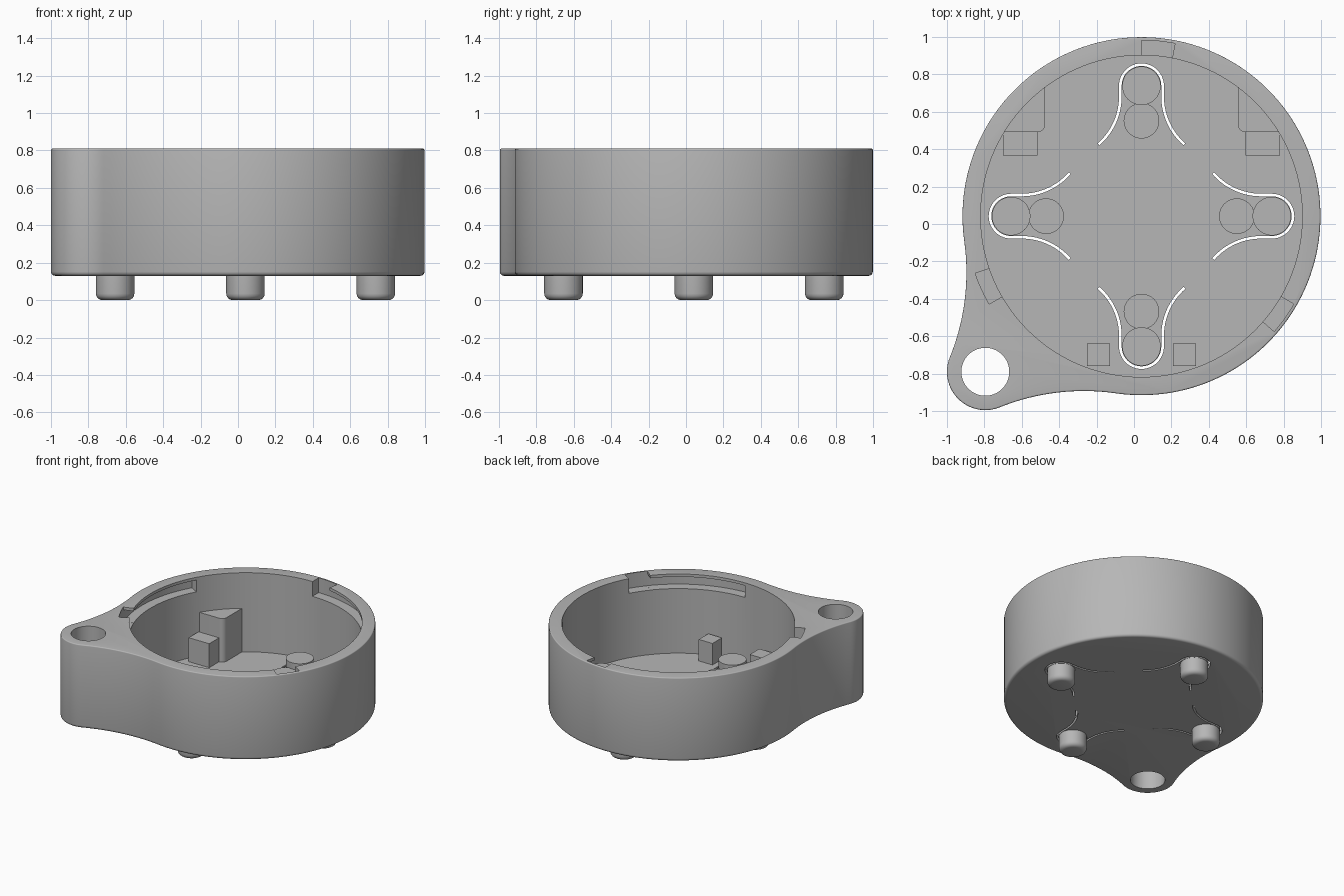
import bpy, bmesh
from math import sin, cos, radians, sqrt, atan2, degrees
from mathutils import Vector

if "Cube" in bpy.data.objects:
    bpy.data.objects.remove(bpy.data.objects["Cube"], do_unlink=True)

# Main dimensions
CENTRE = Vector((0.04, 0.042))
LUG = Vector((-0.795, -0.79))
R_OUT, R_IN, R_LUG = 0.957, 0.86, 0.205
BASE, FLOOR, TOP = 0.13, 0.165, 0.81

grey = bpy.data.materials.new("grey plastic")
grey.use_nodes = True
colour = (0.47, 0.47, 0.47, 1)
grey.diffuse_color = colour
grey.node_tree.nodes["Principled BSDF"].inputs["Base Color"].default_value = colour


def arc(c, r, a0, a1, n):
    """Points on an arc, angles in degrees."""
    angles = [radians(a0 + (a1 - a0) * i / n) for i in range(n + 1)]
    return [Vector((c[0] + r * cos(a), c[1] + r * sin(a))) for a in angles]


def circle(c, r, n=64):
    return arc(c, r, 0, 360, n)[:-1]


def prism(name, outline, z0, z1, round_bottom=0, round_top=0):
    """Upright solid from an outline, with optional rounded rims."""
    bm = bmesh.new()
    face = bm.faces.new([bm.verts.new((p[0], p[1], z0)) for p in outline])
    moved = bmesh.ops.extrude_face_region(bm, geom=[face])["geom"]
    for v in moved:
        if isinstance(v, bmesh.types.BMVert):
            v.co.z = z1
    bmesh.ops.recalc_face_normals(bm, faces=bm.faces[:])
    for z, size in ((z0, round_bottom), (z1, round_top)):
        if size:
            rim = [e for e in bm.edges if all(abs(v.co.z - z) < 1e-5 for v in e.verts)]
            bmesh.ops.bevel(bm, geom=rim, offset=size, segments=4, profile=0.5,
                            affect='EDGES')
    mesh = bpy.data.meshes.new(name)
    bm.to_mesh(mesh)
    bm.free()
    mesh.materials.append(grey)
    obj = bpy.data.objects.new(name, mesh)
    bpy.context.collection.objects.link(obj)
    return obj


def activate(obj):
    bpy.ops.object.select_all(action='DESELECT')
    obj.select_set(True)
    bpy.context.view_layer.objects.active = obj


def cut(target, cutter):
    mod = target.modifiers.new("cut", 'BOOLEAN')
    mod.operation = 'DIFFERENCE'
    mod.solver = 'EXACT'
    mod.object = cutter
    activate(target)
    bpy.ops.object.modifier_apply(modifier=mod.name)
    bpy.data.objects.remove(cutter, do_unlink=True)


def ring_sector(r0, r1, a0, a1, n):
    return arc(CENTRE, r0, a0, a1, n) + arc(CENTRE, r1, a1, a0, n)


def body_outline():
    """Round case and lug, joined by tangent concave fillets."""
    axis = LUG - CENTRE
    mid = degrees(atan2(axis.y, axis.x)) % 360
    spread = mid - 188
    d = axis.length
    k = d * cos(radians(spread))
    r = (R_OUT ** 2 - 2 * R_OUT * k + d * d - R_LUG ** 2) / (2 * (R_LUG - R_OUT + k))
    parts = arc(CENTRE, R_OUT, mid + spread - 360, mid - spread, 120)
    for side in (-1, 1):
        a = radians(mid + side * spread)
        f = CENTRE + (R_OUT + r) * Vector((cos(a), sin(a)))
        to_lug, to_case = LUG - f, CENTRE - f
        a_case = degrees(atan2(to_case.y, to_case.x))
        a_lug = degrees(atan2(to_lug.y, to_lug.x))
        turn = (a_lug - a_case + 180) % 360 - 180
        fillet = arc(f, r, a_case, a_case + turn, 16)
        if side < 0:
            parts += fillet[1:]
            start = a_lug + 180
        else:
            end = a_lug + 180
            sweep = (end - start) % 360
            parts += arc(LUG, R_LUG, start, start + sweep, 32)[1:]
            parts += fillet[::-1][1:-1]
    return parts


# Case with its cavity and lug hole
case = prism("case", body_outline(), BASE, TOP, 0.022, 0.008)
cut(case, prism("cavity_cutter", circle(CENTRE, R_IN, 120), FLOOR, 1))
cut(case, prism("lug_hole_cutter", circle(LUG, 0.128), 0, 1))

# Three bayonet entries and the grooves running from them
for start in (90, 210, 330):
    cut(case, prism("entry_cutter", ring_sector(0.84, 0.94, start, start - 11, 6), 0.69, 1))
    cut(case, prism("groove_cutter", ring_sector(0.84, 0.939, start - 1, start - 60, 24),
                    0.691, 0.787))


def spring_outline(turn):
    """Thin keyhole-shaped slit around a push button."""
    r, u = 0.113, 0.697
    flare = 0.34
    line = arc((0.64, r + flare), flare, 221, 270, 14)
    line += arc((u, 0), r, 90, -90, 24)
    line += arc((0.64, -r - flare), flare, 90, 139, 14)
    left, right = [], []
    for i, p in enumerate(line):
        t = (line[min(i + 1, len(line) - 1)] - line[max(i - 1, 0)]).normalized()
        n = Vector((-t.y, t.x)) * 0.007
        left.append(p + n)
        right.append(p - n)
    a = radians(turn)
    return [CENTRE + Vector((p.x * cos(a) - p.y * sin(a), p.x * sin(a) + p.y * cos(a)))
            for p in left + right[::-1]]


# Four sprung push buttons in the floor
parts = [case]
for side, turn in (("left", 0), ("back", 90), ("right", 180), ("front", 270)):
    cut(case, prism("slit_cutter", spring_outline(turn), 0.05, 0.3))
    out = Vector((cos(radians(turn)), sin(radians(turn))))
    parts.append(prism(side + "_button", circle(CENTRE + out * 0.697, 0.103, 48),
                       0, 0.25, 0.035))
    parts.append(prism(side + "_inner_pad", circle(CENTRE + out * 0.51, 0.095, 48),
                       FLOOR - 0.01, 0.2))


def box(x0, x1, y0, y1):
    return [(x0, y0), (x1, y0), (x1, y1), (x0, y1)]


# Supports standing on the floor, mirrored left and right
for side, s in (("left", 1), ("right", -1)):
    def place(points):
        return [CENTRE + Vector((s * p[0], p[1])) for p in points]

    x, y, r = 0.515, 0.45, 0.87
    corner = arc((x + 0.04, y + 0.04), 0.04, 180, 270, 6)
    a0 = degrees(atan2(y, sqrt(r * r - y * y)))
    a1 = degrees(atan2(sqrt(r * r - x * x), x))
    wall = arc((0, 0), r, a0, a1, 8)
    parts.append(prism(side + "_corner_block", place(corner + wall), FLOOR - 0.01, 0.52))
    parts.append(prism(side + "_back_step", place(box(0.555, 0.74, 0.323, 0.452)),
                       FLOOR - 0.01, 0.36))
    parts.append(prism(side + "_front_stop", place(box(0.168, 0.292, -0.802, -0.68)),
                       FLOOR - 0.01, 0.34))

for obj in parts:
    activate(obj)
    bpy.ops.object.shade_smooth_by_angle(angle=radians(30))
